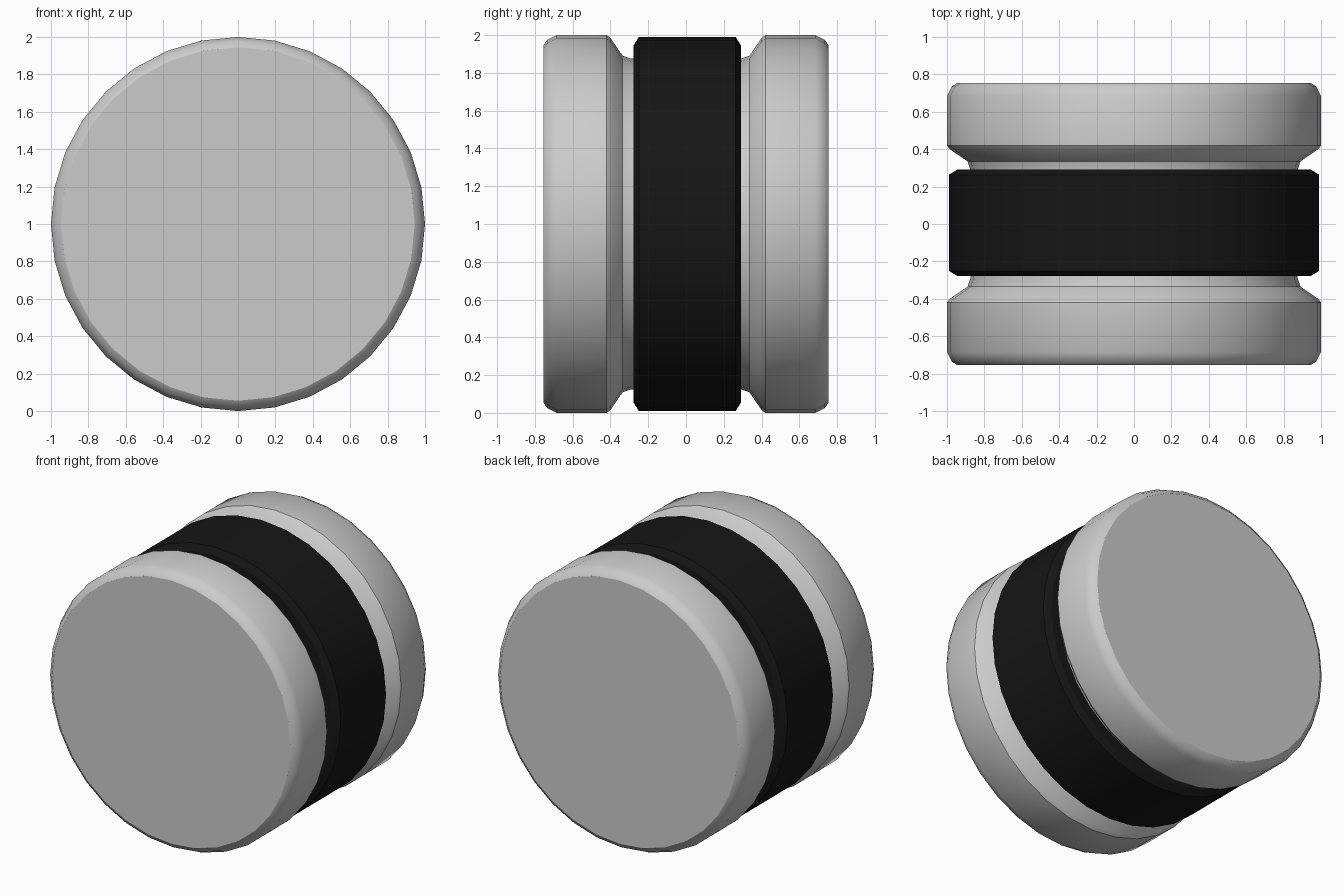
import bpy, bmesh
from math import sin, cos, tau, radians

if "Cube" in bpy.data.objects:
    bpy.data.objects.remove(bpy.data.objects["Cube"])

SIDES = 32


def lathe(name, profile, caps=False, closed=False):
    """Spin (y, radius) points round the horizontal axis at z = 1."""
    bm = bmesh.new()
    rings = []
    for y, r in profile:
        rings.append([bm.verts.new((r * cos(tau * i / SIDES), y, 1 + r * sin(tau * i / SIDES)))
                      for i in range(SIDES)])
    pairs = list(zip(rings, rings[1:]))
    if closed:
        pairs.append((rings[-1], rings[0]))
    for a, b in pairs:
        for i in range(SIDES):
            j = (i + 1) % SIDES
            bm.faces.new((a[i], a[j], b[j], b[i]))
    if caps:
        bm.faces.new(rings[0])
        bm.faces.new(rings[-1])
    bmesh.ops.recalc_face_normals(bm, faces=bm.faces)
    mesh = bpy.data.meshes.new(name)
    bm.to_mesh(mesh)
    bm.free()
    obj = bpy.data.objects.new(name, mesh)
    bpy.context.collection.objects.link(obj)
    bpy.context.view_layer.objects.active = obj
    obj.select_set(True)
    bpy.ops.object.shade_smooth_by_angle(angle=radians(30))
    obj.select_set(False)
    return obj


# Grey drum: two rounded end discs joined by a narrower grooved core
half = [(0.755, 0.945), (0.735, 0.975), (0.685, 1.0), (0.42, 1.0),
        (0.40, 0.985), (0.335, 0.89), (0.29, 0.875)]
lathe("drum", [(-y, r) for y, r in half] + half[::-1], caps=True)

# Black band round the middle with chamfered edges
band = lathe("centre_band", [(-0.278, 0.86), (-0.278, 0.945), (-0.25, 0.99),
                             (0.263, 0.99), (0.291, 0.945), (0.291, 0.86)], closed=True)
black = bpy.data.materials.new("black_rubber")
black.diffuse_color = (0.008, 0.008, 0.008, 1)
black.use_nodes = True
black.node_tree.nodes["Principled BSDF"].inputs["Base Color"].default_value = black.diffuse_color
band.data.materials.append(black)
